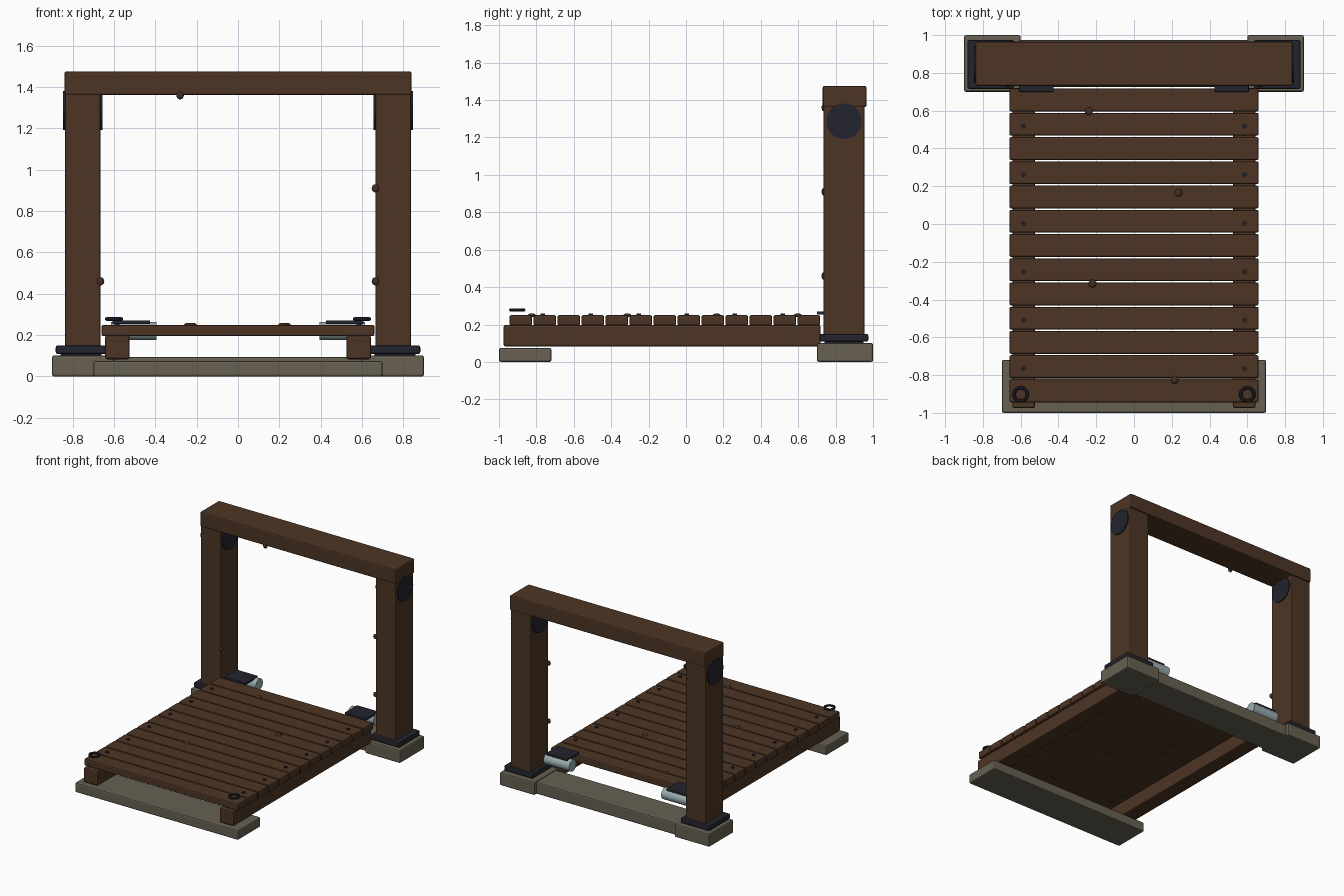
import bpy, math
from mathutils import Vector

if "Cube" in bpy.data.objects:
    bpy.data.objects.remove(bpy.data.objects["Cube"])


def mat(name, col):
    m = bpy.data.materials.new(name)
    m.diffuse_color = (*col, 1)
    m.use_nodes = True
    m.node_tree.nodes["Principled BSDF"].inputs["Base Color"].default_value = m.diffuse_color
    return m


WOOD = mat("brown wood", (0.075, 0.036, 0.018))
KNOT = mat("dark knot wood", (0.055, 0.027, 0.014))
STONE = mat("grey stone", (0.135, 0.118, 0.085))
IRON = mat("dark iron", (0.017, 0.017, 0.027))
STEEL = mat("pale steel", (0.33, 0.42, 0.44))


def finish(name, m, smooth=False):
    o = bpy.context.object
    o.name = name
    o.data.materials.append(m)
    if smooth:
        bpy.ops.object.shade_smooth_by_angle(angle=math.radians(40))
    return o


def box(name, x, y, z, m, bevel=0.008):
    """Bevelled box from (min, max) ranges."""
    lo, hi = Vector((x[0], y[0], z[0])), Vector((x[1], y[1], z[1]))
    bpy.ops.mesh.primitive_cube_add(size=1, location=(lo + hi) / 2)
    o = bpy.context.object
    for v in o.data.vertices:
        v.co = v.co * (hi - lo)
    if bevel:
        b = o.modifiers.new("edge", 'BEVEL')
        b.width, b.segments = bevel, 2
    return finish(name, m)


def cyl(name, loc, r, depth, m, along_x=False, sides=32):
    rot = (0, math.pi / 2, 0) if along_x else (0, 0, 0)
    bpy.ops.mesh.primitive_cylinder_add(vertices=sides, radius=r, depth=depth,
                                        location=loc, rotation=rot)
    return finish(name, m, True)


def knot(name, loc, r, squash):
    bpy.ops.mesh.primitive_uv_sphere_add(segments=16, ring_count=8, radius=r, location=loc)
    bpy.context.object.scale = squash
    return finish(name, KNOT, True)


def span(s, a, b):
    """Range mirrored to side s."""
    return tuple(sorted((s * a, s * b)))


# stone footings
box("front_stone", (-0.70, 0.70), (-1.0, -0.72), (0, 0.075), STONE, 0.01)
box("back_sill", (-0.61, 0.61), (0.725, 0.975), (0.002, 0.095), STONE, 0.01)

for s, side in ((-1, "left"), (1, "right")):
    # gate posts with feet and through bosses
    box(side + "_back_stone", span(s, 0.60, 0.90), (0.70, 1.0), (0, 0.102), STONE, 0.01)
    box(side + "_post_foot", span(s, 0.635, 0.882), (0.715, 0.975), (0.108, 0.15), IRON, 0.01)
    box(side + "_foot_core", span(s, 0.66, 0.86), (0.74, 0.95), (0.09, 0.12), IRON, 0)
    box(side + "_post", span(s, 0.665, 0.838), (0.735, 0.955), (0.14, 1.37), WOOD, 0.008)
    cyl(side + "_boss", (s * 0.751, 0.845, 1.287), 0.095, 0.19, IRON, True)
    # deck beams
    box(side + "_beam", span(s, 0.524, 0.643), (-0.975, 0.72), (0.083, 0.198), WOOD, 0.01)
    # hinge barrel and strap plate
    cyl(side + "_hinge_barrel", (s * 0.505, 0.825, 0.22), 0.044, 0.22, STEEL, True)
    box(side + "_hinge_plate", span(s, 0.425, 0.608), (0.70, 0.85), (0.253, 0.271), IRON, 0.004)
    # chain ring at the front corner
    bpy.ops.mesh.primitive_torus_add(location=(s * 0.6, -0.902, 0.278), major_radius=0.035,
                                     minor_radius=0.009, major_segments=24, minor_segments=8)
    finish(side + "_ring", IRON, True)

# top lintel
box("lintel", (-0.84, 0.84), (0.731, 0.965), (1.362, 1.476), WOOD, 0.01)

# deck planks with nails on every second one
for i in range(13):
    y = -0.944 + i * 0.1283
    box(f"plank_{i + 1}", (-0.66, 0.66), (y, y + 0.121), (0.195, 0.25), WOOD, 0.009)
    if i % 2:
        for s in (-1, 1):
            cyl(f"nail_{i + 1}", (s * 0.585, y + 0.05, 0.252), 0.012, 0.012, IRON, False, 12)

# wood knots on deck, posts and lintel
for x, y in ((-0.24, 0.597), (0.235, 0.165), (-0.22, -0.315), (0.215, -0.825)):
    knot("deck_knot", (x, y, 0.25), 0.021, (1, 1, 0.45))
for x, z in ((0.665, 0.91), (0.665, 0.46), (-0.665, 0.46), (-0.28, 1.36)):
    knot("frame_knot", (x, 0.735, z), 0.02, (0.9, 0.5, 1))
